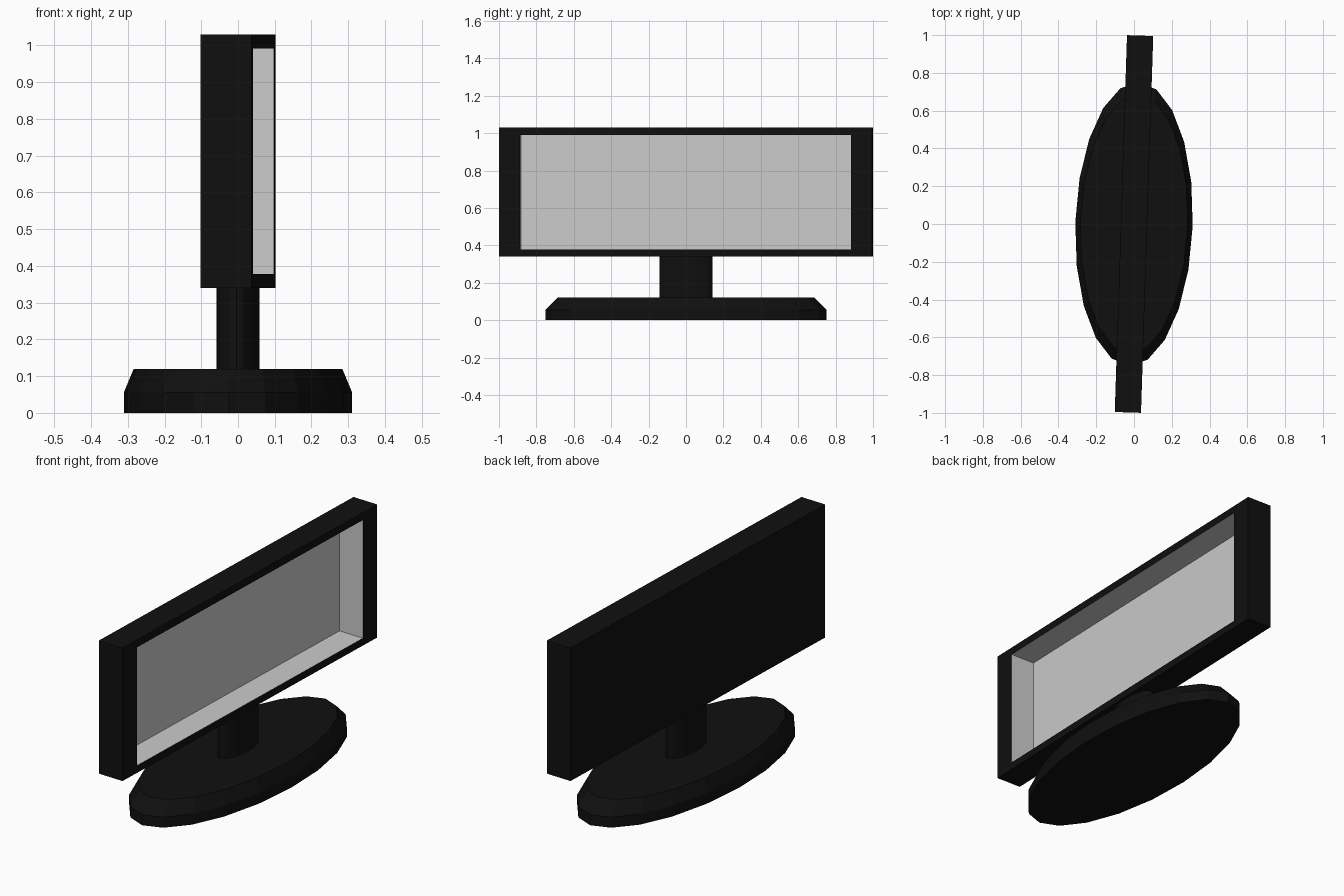
import bpy, bmesh, math

if "Cube" in bpy.data.objects:
    bpy.data.objects.remove(bpy.data.objects["Cube"])

YAW = math.radians(-1.86)          # whole model is turned slightly
SIDES = 20

black = bpy.data.materials.new("black_plastic")
black.diffuse_color = (0.005, 0.005, 0.005, 1)
black.use_nodes = True
black.node_tree.nodes["Principled BSDF"].inputs["Base Color"].default_value = black.diffuse_color


def finish(bm, name, mat=None):
    mesh = bpy.data.meshes.new(name)
    bm.to_mesh(mesh)
    bm.free()
    obj = bpy.data.objects.new(name, mesh)
    bpy.context.collection.objects.link(obj)
    obj.rotation_euler.z = YAW
    if mat:
        mesh.materials.append(mat)
    return obj


def box(x0, x1, half_y, z0, z1):
    bm = bmesh.new()
    bmesh.ops.create_cube(bm, size=1)
    for v in bm.verts:
        v.co = (x1 if v.co.x > 0 else x0,
                half_y if v.co.y > 0 else -half_y,
                z1 if v.co.z > 0 else z0)
    return bm


def screen_side(bm):
    bm.normal_update()
    return max(bm.faces, key=lambda f: f.normal.x)


def elliptic_stack(name, rings):
    """Capped elliptical solid from (half_x, half_y, z) rings."""
    bm = bmesh.new()
    loops = []
    for rx, ry, z in rings:
        loops.append([bm.verts.new((rx * math.cos(2 * math.pi * i / SIDES),
                                    ry * math.sin(2 * math.pi * i / SIDES), z))
                      for i in range(SIDES)])
    for a, b in zip(loops, loops[1:]):
        for i in range(SIDES):
            j = (i + 1) % SIDES
            bm.faces.new((a[i], a[j], b[j], b[i]))
    bm.faces.new(loops[0][::-1])
    bm.faces.new(loops[-1])
    return finish(bm, name, black)


# Base with chamfered rim, and neck
elliptic_stack("base", [(0.311, 0.752, 0), (0.311, 0.752, 0.055), (0.284, 0.686, 0.12)])
elliptic_stack("neck", [(0.058, 0.142, 0.12), (0.058, 0.142, 0.345)])

# Casing: box whose screen side is an open bezel
T, W, Z0, Z1 = 0.0695, 0.998, 0.34, 1.03
OW, OZ0, OZ1 = 0.886, 0.378, 0.991
bm = box(-T, T, W, Z0, Z1)
face = screen_side(bm)
bmesh.ops.inset_region(bm, faces=[face], thickness=0.02)
mid = (Z0 + Z1) / 2
for v in face.verts:
    v.co.y = math.copysign(OW, v.co.y)
    v.co.z = OZ1 if v.co.z > mid else OZ0
bmesh.ops.delete(bm, geom=[face], context='FACES_ONLY')
finish(bm, "casing", black)

# Grey screen tray: open box facing inward, almost as deep as the casing
bm = box(-T + 0.002, T, OW, OZ0, OZ1)
bmesh.ops.delete(bm, geom=[screen_side(bm)], context='FACES_ONLY')
bmesh.ops.reverse_faces(bm, faces=bm.faces[:])
finish(bm, "screen_tray")
